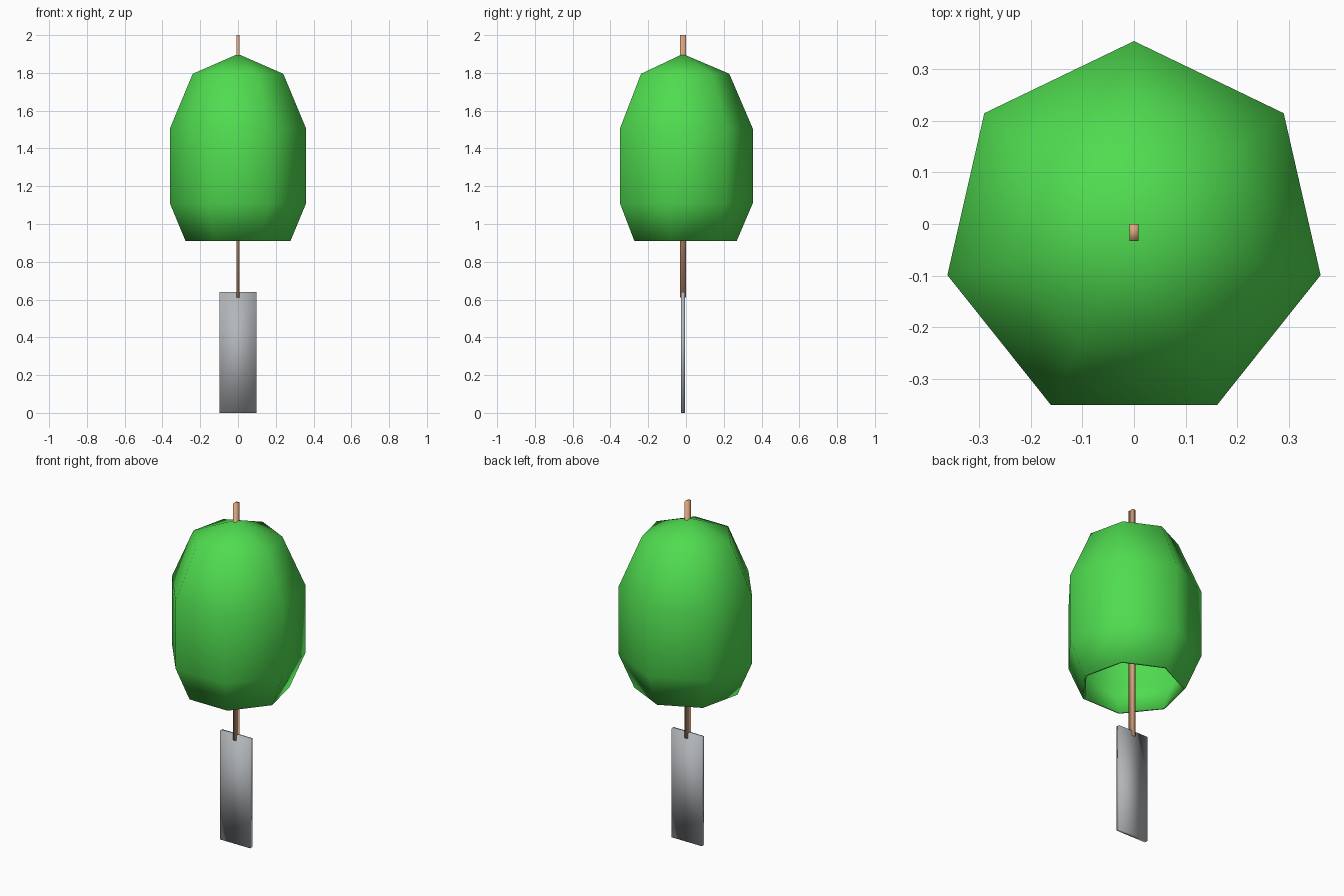
import bpy, bmesh
from math import sin, cos, pi

cube = bpy.data.objects.get("Cube")
if cube:
    bpy.data.objects.remove(cube, do_unlink=True)

AXIS_Y = -0.0165


def material(name, rgb):
    mat = bpy.data.materials.new(name)
    mat.use_nodes = True
    mat.diffuse_color = (*rgb, 1)
    mat.node_tree.nodes["Principled BSDF"].inputs["Base Color"].default_value = (*rgb, 1)
    return mat


def finish(name, bm, mat):
    """Turn a bmesh into a smooth-shaded object."""
    bmesh.ops.recalc_face_normals(bm, faces=bm.faces)
    for face in bm.faces:
        face.smooth = True
    mesh = bpy.data.meshes.new(name)
    bm.to_mesh(mesh)
    bm.free()
    mesh.materials.append(mat)
    obj = bpy.data.objects.new(name, mesh)
    bpy.context.collection.objects.link(obj)
    return obj


def box(name, size, z_low, mat):
    bm = bmesh.new()
    bmesh.ops.create_cube(bm, size=1)
    bmesh.ops.scale(bm, vec=size, verts=bm.verts)
    bmesh.ops.translate(bm, vec=(0, AXIS_Y, z_low + size[2] / 2), verts=bm.verts)
    return finish(name, bm, mat)


def bell(name, outer, inner, sides, mat):
    """Seven-sided hollow dome; both profiles run from rim to (apex z)."""
    bm = bmesh.new()

    def ring(r, z):
        angles = [pi / 2 + 2 * pi * i / sides for i in range(sides)]
        return [bm.verts.new((r * cos(a), AXIS_Y + r * sin(a), z)) for a in angles]

    def bridge(low, high):
        for i in range(sides):
            j = (i + 1) % sides
            bm.faces.new((low[i], low[j], high[j], high[i]))

    rims = []
    for rings, apex_z in (outer, inner):
        loops = [ring(r, z) for r, z in rings]
        for low, high in zip(loops, loops[1:]):
            bridge(low, high)
        apex = bm.verts.new((0, AXIS_Y, apex_z))
        for i in range(sides):
            bm.faces.new((loops[-1][i], loops[-1][(i + 1) % sides], apex))
        rims.append(loops[0])
    bridge(*rims)
    return finish(name, bm, mat)


green = material("leaf green", (0.08, 0.72, 0.08))
copper = material("light copper cord", (0.70, 0.38, 0.21))
grey = material("paper grey", (0.45, 0.47, 0.49))

# Hollow bell
outer = ([(0.285, 0.91), (0.37, 1.11), (0.37, 1.505), (0.246, 1.795)], 1.9)
inner = ([(r - 0.012, z) for r, z in outer[0]], 1.888)
bell("bell", outer, inner, 7, green)

# Cord through the bell and the hanging paper strip
box("cord", (0.018, 0.033, 1.39), 0.61, copper)
box("paper_strip", (0.196, 0.02, 0.64), 0, grey)
